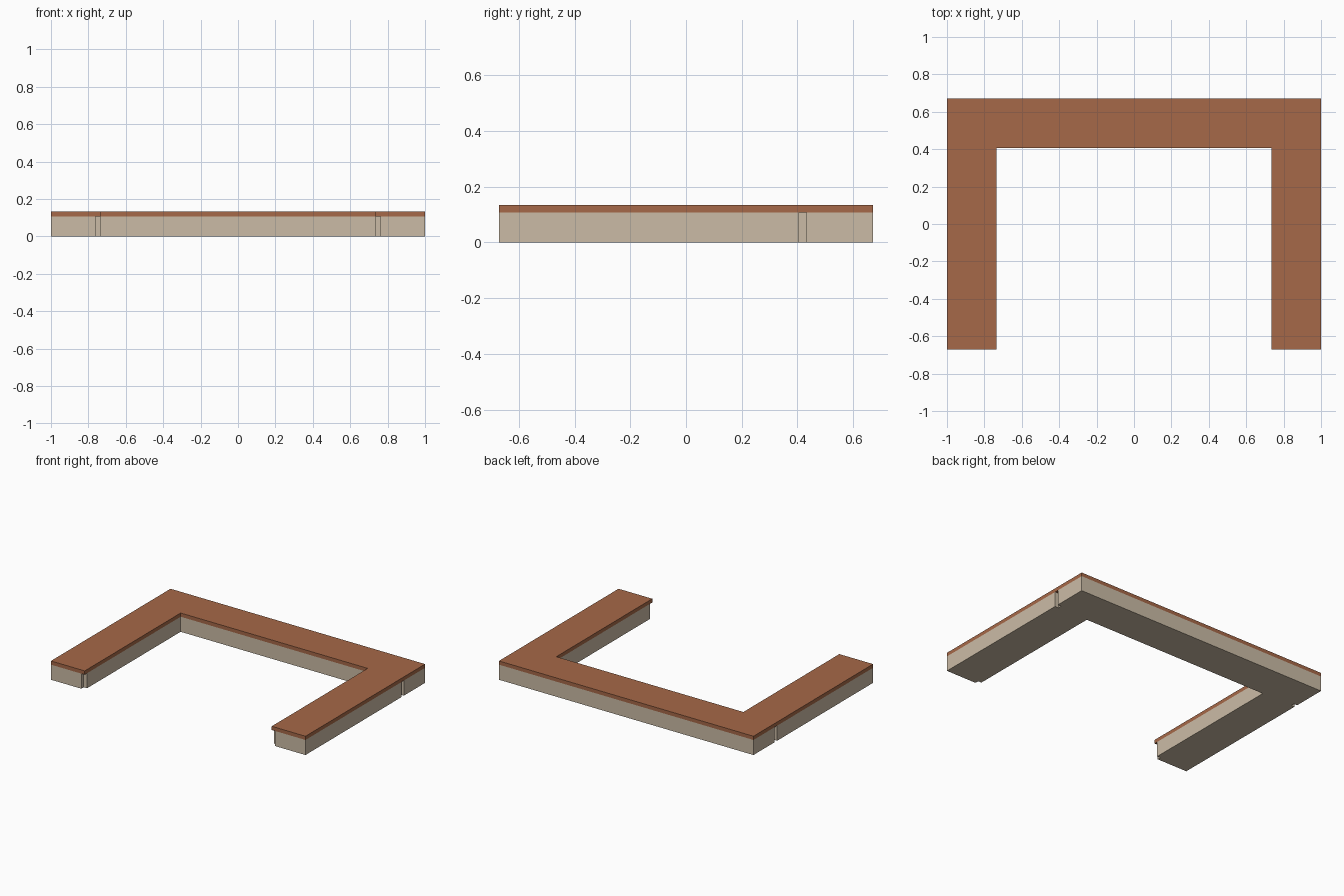
import bpy, bmesh

if "Cube" in bpy.data.objects:
    bpy.data.objects.remove(bpy.data.objects["Cube"])

HX, HY = 1.0, 0.671      # half extents
IX, IY = 0.735, 0.406    # inner edge of the legs and of the back run
N = 0.0265               # notch size
Z_CAP, Z_TOP = 0.107, 0.1335


def prism(name, outline, z0, z1, colour):
    """Extrude a closed outline between two heights."""
    bm = bmesh.new()
    face = bm.faces.new([bm.verts.new((x, y, z0)) for x, y in outline])
    new = bmesh.ops.extrude_face_region(bm, geom=[face])["geom"]
    bmesh.ops.translate(bm, vec=(0, 0, z1 - z0),
                        verts=[v for v in new if isinstance(v, bmesh.types.BMVert)])
    bmesh.ops.recalc_face_normals(bm, faces=bm.faces)
    mesh = bpy.data.meshes.new(name)
    bm.to_mesh(mesh)
    bm.free()
    mat = bpy.data.materials.new(name + "_colour")
    mat.diffuse_color = colour
    mat.use_nodes = True
    mat.node_tree.nodes["Principled BSDF"].inputs["Base Color"].default_value = mat.diffuse_color
    mesh.materials.append(mat)
    obj = bpy.data.objects.new(name, mesh)
    bpy.context.collection.objects.link(obj)
    return obj


def mirrored(half):
    """Complete a right-hand half outline with its mirror image."""
    return half + [(-x, y) for x, y in reversed(half)]


# U-shaped wall, notched at the inner leg ends and on the outer sides
wall_half = [
    (IX, IY), (IX, -HY + N), (IX + N, -HY + N), (IX + N, -HY), (HX, -HY),
    (HX, IY), (HX - N, IY), (HX - N, IY + N), (HX, IY + N), (HX, HY),
]
prism("wall", mirrored(wall_half), 0, Z_CAP, (0.60, 0.50, 0.38, 1))

# Plain U-shaped cap on top
cap_half = [(IX, IY), (IX, -HY), (HX, -HY), (HX, HY)]
prism("cap", mirrored(cap_half), Z_CAP, Z_TOP, (0.38, 0.14, 0.065, 1))
